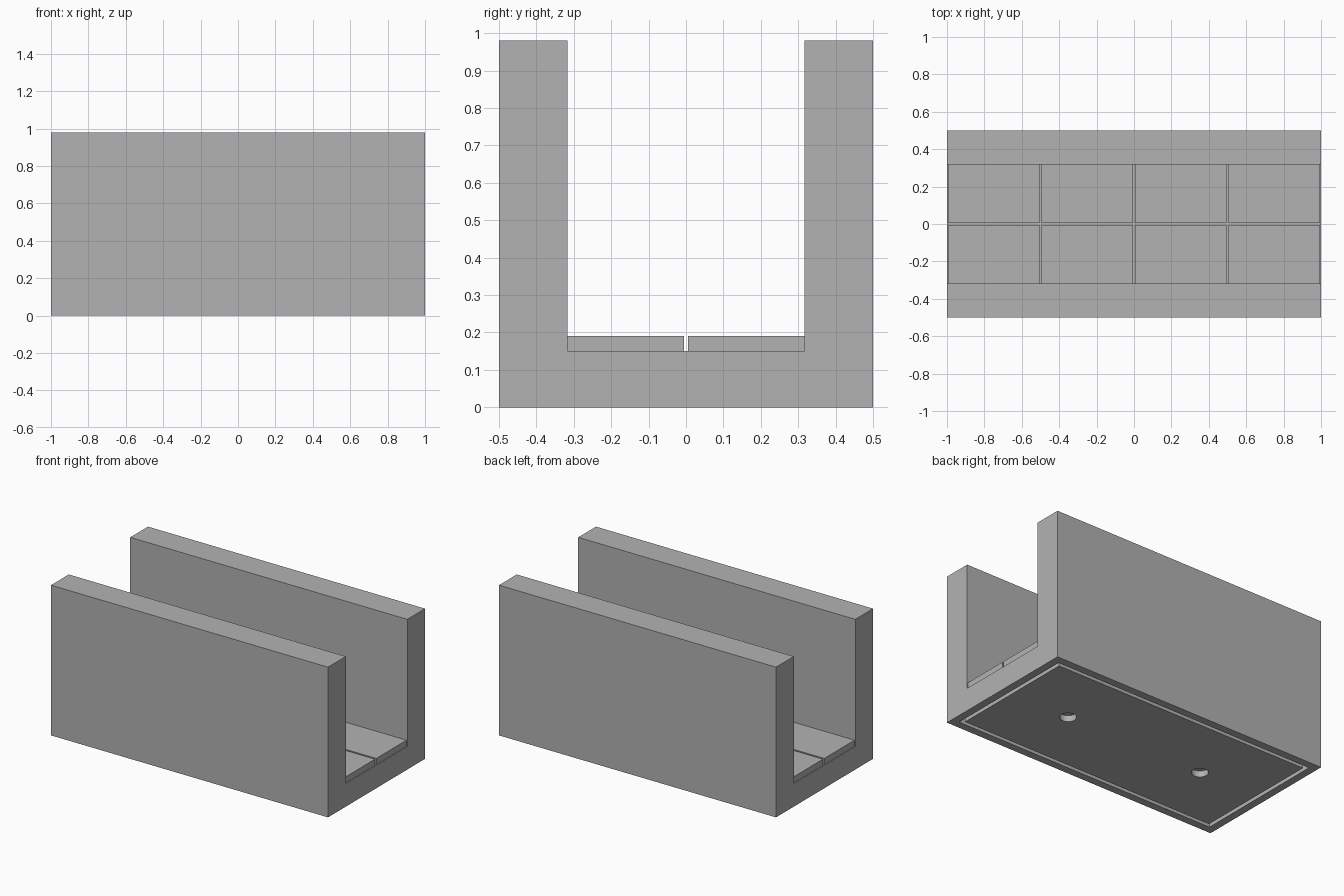
import bpy
import bmesh

if "Cube" in bpy.data.objects:
    bpy.data.objects.remove(bpy.data.objects["Cube"], do_unlink=True)

LENGTH, WIDTH, HEIGHT = 2.0, 1.0, 0.98
INNER, FLOOR = 0.317, 0.15      # half width of the channel, floor level
TILE_TOP, GAP = 0.19, 0.006     # tile top, half gap between tiles
RECESS, SINK = 0.04, 0.02       # depth of underside cuts, cutter overlap

grey = bpy.data.materials.new("plain grey")
grey.use_nodes = True
grey.diffuse_color = (0.448, 0.448, 0.448, 1)
grey.node_tree.nodes["Principled BSDF"].inputs["Base Color"].default_value = grey.diffuse_color


def make_object(name, bm):
    bmesh.ops.recalc_face_normals(bm, faces=bm.faces[:])
    mesh = bpy.data.meshes.new(name)
    bm.to_mesh(mesh)
    bm.free()
    mesh.materials.append(grey)
    obj = bpy.data.objects.new(name, mesh)
    bpy.context.collection.objects.link(obj)
    return obj


def extrude(bm, faces, offset):
    result = bmesh.ops.extrude_face_region(bm, geom=faces, use_keep_orig=True)
    moved = [g for g in result["geom"] if isinstance(g, bmesh.types.BMVert)]
    bmesh.ops.translate(bm, verts=moved, vec=offset)


def box(name, low, high):
    bm = bmesh.new()
    bmesh.ops.create_cube(bm, size=1)
    for v in bm.verts:
        v.co = [(a + b) / 2 + c * (b - a) for a, b, c in zip(low, high, v.co)]
    return make_object(name, bm)


def cut(target, cutter):
    cutter.hide_render = True
    mod = target.modifiers.new("cut", "BOOLEAN")
    mod.operation = "DIFFERENCE"
    mod.solver = "EXACT"
    mod.object = cutter
    bpy.context.view_layer.objects.active = target
    bpy.ops.object.modifier_apply(modifier=mod.name)
    bpy.data.objects.remove(cutter, do_unlink=True)


# U-shaped channel body
half = WIDTH / 2
profile = [(-half, 0), (half, 0), (half, HEIGHT), (INNER, HEIGHT),
           (INNER, FLOOR), (-INNER, FLOOR), (-INNER, HEIGHT), (-half, HEIGHT)]
bm = bmesh.new()
face = bm.faces.new([bm.verts.new((-LENGTH / 2, y, z)) for y, z in profile])
extrude(bm, [face], (LENGTH, 0, 0))
body = make_object("channel_body", bm)

# Narrow rectangular groove around the underside
bm = bmesh.new()
rings = []
for inset in (0.05, 0.075):
    x, y = LENGTH / 2 - inset, half - inset
    rings.append([bm.verts.new((sx * x, sy * y, -SINK))
                  for sx, sy in ((-1, -1), (1, -1), (1, 1), (-1, 1))])
outer, inner = rings
faces = [bm.faces.new((outer[i], outer[(i + 1) % 4], inner[(i + 1) % 4], inner[i]))
         for i in range(4)]
extrude(bm, faces, (0, 0, RECESS + SINK))
cut(body, make_object("groove_cutter", bm))

# Two blind round holes in the underside
for x in (-0.5, 0.5):
    bm = bmesh.new()
    bmesh.ops.create_cone(bm, cap_ends=True, segments=32, radius1=0.05,
                          radius2=0.05, depth=RECESS + SINK)
    bmesh.ops.translate(bm, verts=bm.verts[:], vec=(x, 0, (RECESS - SINK) / 2))
    cut(body, make_object("hole_cutter", bm))

# Floor tiles, two rows of four
pitch = LENGTH / 4
for column in range(4):
    x = -LENGTH / 2 + column * pitch
    for side, low, high in (("front", -INNER, -GAP), ("back", GAP, INNER)):
        box(f"{side}_floor_tile_{column + 1}",
            (x + GAP, low, FLOOR), (x + pitch - GAP, high, TILE_TOP))
